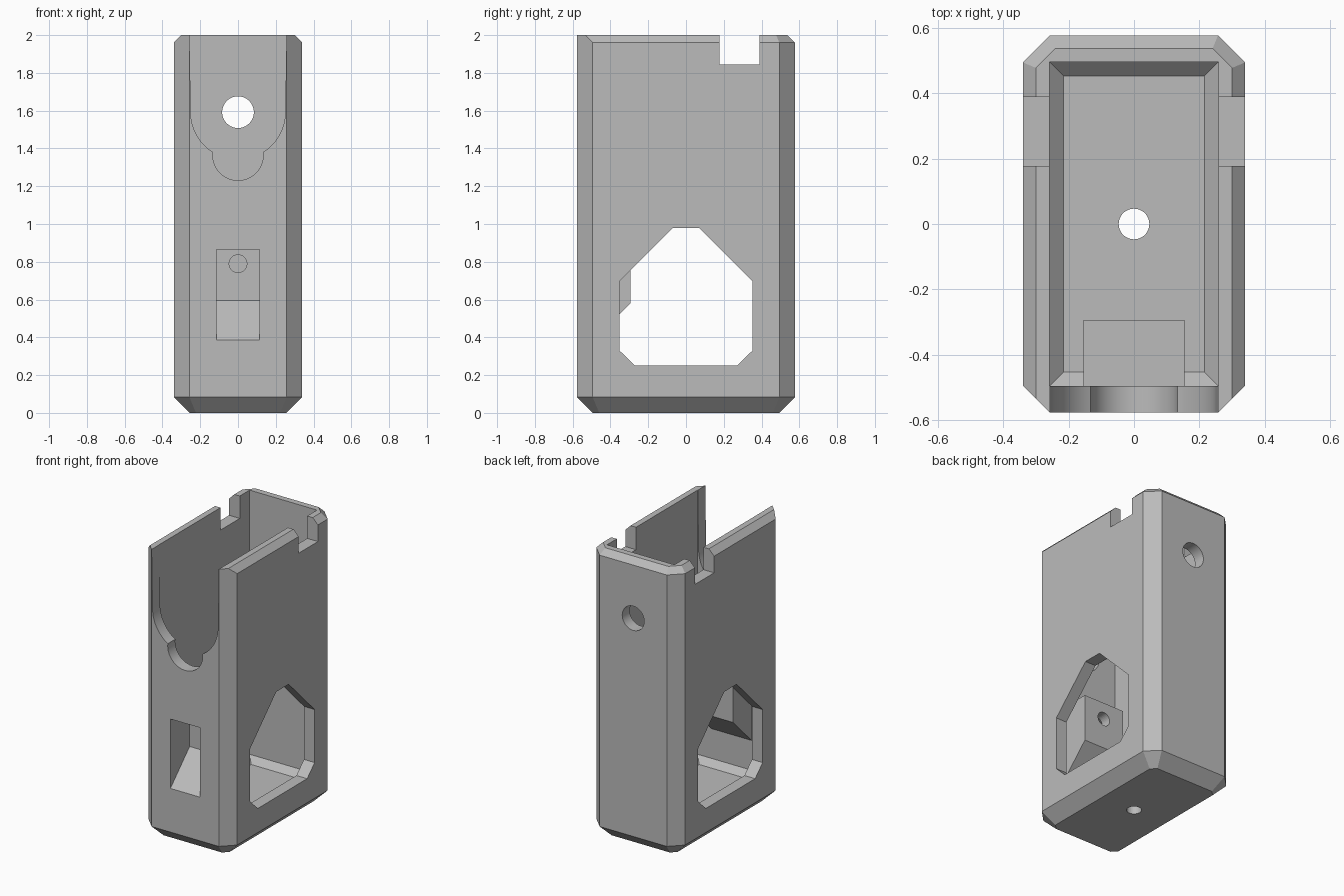
import bpy, bmesh
from math import cos, sin, pi, radians, asin
from mathutils import Vector

if "Cube" in bpy.data.objects:
    bpy.data.objects.remove(bpy.data.objects["Cube"])

W, D, H = 0.34, 0.577, 2.0     # half width, half depth, height
EDGE, LIP, WALL = 0.083, 0.04, 0.082
FLOOR, FILLET = 0.13, 0.043

grey = bpy.data.materials.new("plain grey")
grey.use_nodes = True
grey.diffuse_color = (0.5, 0.5, 0.5, 1)
grey.node_tree.nodes["Principled BSDF"].inputs["Base Color"].default_value = (0.5, 0.5, 0.5, 1)


def finish(name, bm):
    bmesh.ops.recalc_face_normals(bm, faces=bm.faces)
    mesh = bpy.data.meshes.new(name)
    bm.to_mesh(mesh)
    bm.free()
    mesh.materials.append(grey)
    obj = bpy.data.objects.new(name, mesh)
    bpy.context.collection.objects.link(obj)
    return obj


def prism(name, points, axis, start, end):
    """Extrude a 2D outline along x, y or z."""
    place = {"x": lambda a, b, t: (t, a, b),
             "y": lambda a, b, t: (a, t, b),
             "z": lambda a, b, t: (a, b, t)}[axis]
    bm = bmesh.new()
    face = bm.faces.new([bm.verts.new(place(a, b, start)) for a, b in points])
    moved = bmesh.ops.extrude_face_region(bm, geom=[face])["geom"]
    verts = [g for g in moved if isinstance(g, bmesh.types.BMVert)]
    bmesh.ops.translate(bm, verts=verts, vec=place(0, 0, end - start))
    return finish(name, bm)


def rect(a0, a1, b0, b1):
    return [(a0, b0), (a1, b0), (a1, b1), (a0, b1)]


def arc(a, b, r, start, end, steps):
    return [(a + r * cos(start + (end - start) * i / steps),
             b + r * sin(start + (end - start) * i / steps)) for i in range(steps + 1)]


def circle(a, b, r, steps=32):
    return arc(a, b, r, 0, 2 * pi, steps)[:-1]


def chamfered_box(name, x, y, z0, z1, planes):
    """Box sliced by planes given as (point, outward normal)."""
    bm = bmesh.new()
    bmesh.ops.create_cube(bm, size=1)
    for v in bm.verts:
        v.co = Vector((v.co.x * 2 * x, v.co.y * 2 * y, z1 if v.co.z > 0 else z0))
    for point, normal in planes:
        cut = bmesh.ops.bisect_plane(bm, geom=bm.verts[:] + bm.edges[:] + bm.faces[:],
                                     plane_co=point, plane_no=Vector(normal).normalized(),
                                     clear_outer=True)["geom_cut"]
        bmesh.ops.holes_fill(bm, edges=[g for g in cut if isinstance(g, bmesh.types.BMEdge)])
    return finish(name, bm)


def combine(body, part, operation="DIFFERENCE"):
    part.hide_render = True
    mod = body.modifiers.new(part.name, "BOOLEAN")
    mod.operation, mod.object, mod.solver = operation, part, "EXACT"
    bpy.context.view_layer.objects.active = body
    bpy.ops.object.modifier_apply(modifier=mod.name)
    bpy.data.objects.remove(part)


# Outer shell: upright corners, bottom rim, and top rim on the sides and back
planes, slope = [], 2 ** 0.5
for sx in (-1, 1):
    for sy in (-1, 1):
        corner = Vector((sx * W, sy * (D - EDGE), EDGE))
        planes += [(corner, (sx, sy, 0)), (corner, (sx, sy, -slope))]
    planes += [((sx * W, 0, EDGE), (sx, 0, -1)), ((0, sx * D, EDGE), (0, sx, -1)),
               ((sx * W, 0, H - LIP), (sx, 0, 1)),
               ((sx * W, D - EDGE, H - LIP), (sx, 1, slope))]
planes.append(((0, D, H - LIP), (0, 1, 1)))
body = chamfered_box("housing", W, D, 0, H, planes)

# Open cavity with a sloped edge around its floor
ix, iy, planes = W - WALL, D - WALL, []
for s in (-1, 1):
    planes += [((s * ix, 0, FLOOR + FILLET), (s, 0, -1)), ((0, s * iy, FLOOR + FILLET), (0, s, -1))]
combine(body, chamfered_box("cavity", ix, iy, FLOOR, H + 0.2, planes))

# Side windows and top notches, cut through both walls
half = [(0.27, 0.25), (0.352, 0.33), (0.352, 0.697), (0.068, 0.98)]
window = half + [(-y, z) for y, z in reversed(half)]
combine(body, prism("window", window, "x", -1, 1))
combine(body, prism("notch", rect(0.178, 0.388, 1.845, 2.2), "x", -1, 1))

# Front opening: wide round scoop with a smaller one below it
lobe = asin(0.21 / 0.25)
scoop = [(-0.259, 2.2), (-0.256, 1.95)] + arc(0, 1.592, 0.25, pi, 2 * pi, 48) + [(0.256, 1.95), (0.259, 2.2)]
combine(body, prism("front_scoop", scoop, "y", -1, -0.45))
combine(body, prism("lower_scoop", circle(0, 1.365, 0.134, 48), "y", -1, -0.45))

# Round holes in the back and floor
combine(body, prism("back_hole", circle(0, 1.592, 0.084, 48), "y", 0.3, 1))
combine(body, prism("floor_hole", circle(0, 0, 0.047), "z", -0.2, 0.3))

# Inner pocket block with a sloped recess and a cord hole
block = [(-0.294, 0.58), (-0.294, 0.905), (-0.53, 0.905), (-0.53, 0.344)]
combine(body, prism("pocket_block", block, "x", -0.155, 0.155), "UNION")
recess = [(-0.625, 0.337), (-0.367, 0.595), (-0.367, 0.865), (-0.625, 0.865)]
combine(body, prism("pocket_recess", recess, "x", -0.113, 0.113))
combine(body, prism("pocket_hole", circle(0, 0.79, 0.047), "y", -0.42, -0.2))

# Flat faces with crisp edges
body.select_set(True)
bpy.ops.object.shade_smooth_by_angle(angle=radians(9))
